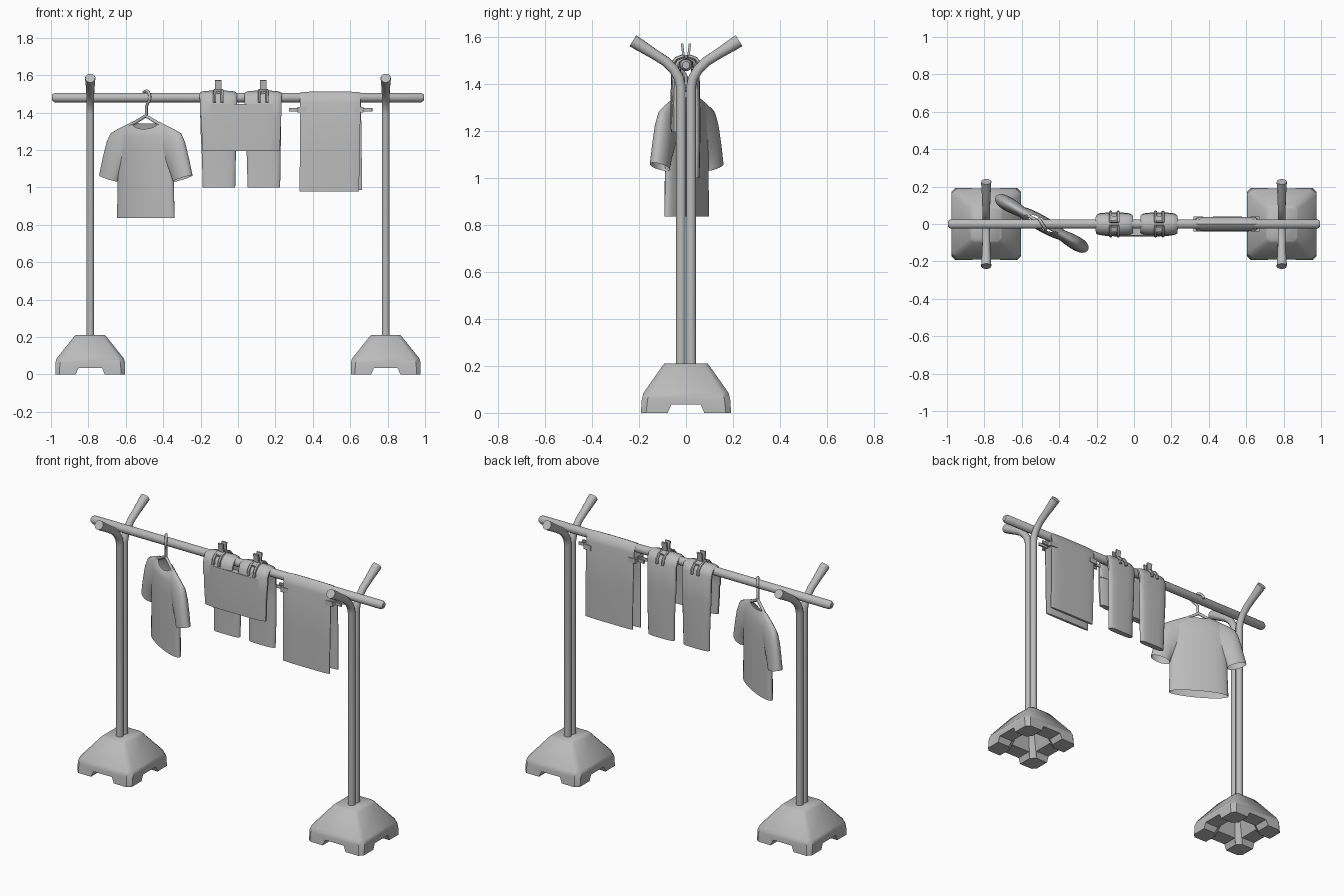
import bpy, bmesh, math
from mathutils import Vector, Matrix

if "Cube" in bpy.data.objects:
    bpy.data.objects.remove(bpy.data.objects["Cube"])

grey = bpy.data.materials.new("plain_grey")
grey.diffuse_color = (0.5, 0.5, 0.5, 1)
grey.use_nodes = True
grey.node_tree.nodes["Principled BSDF"].inputs["Base Color"].default_value = grey.diffuse_color


def finish(name, bm, angle=40, matrix=None):
    bmesh.ops.recalc_face_normals(bm, faces=bm.faces)
    if matrix:
        bm.transform(matrix)
    me = bpy.data.meshes.new(name)
    bm.to_mesh(me)
    bm.free()
    me.materials.append(grey)
    me.shade_smooth()
    me.set_sharp_from_angle(angle=math.radians(angle))
    ob = bpy.data.objects.new(name, me)
    bpy.context.collection.objects.link(ob)
    return ob


def loft(bm, rings, caps=(True, True)):
    rows = [[bm.verts.new(p) for p in r] for r in rings]
    n = len(rows[0])
    for a, b in zip(rows, rows[1:]):
        for i in range(n):
            bm.faces.new((a[i], a[(i + 1) % n], b[(i + 1) % n], b[i]))
    if caps[0]:
        bm.faces.new(rows[0])
    if caps[1]:
        bm.faces.new(rows[-1])


def tube(bm, pts, radii, sides=12):
    """Round tube through points."""
    pts = [Vector(p) for p in pts]
    rings = []
    u = None
    for i, p in enumerate(pts):
        t = (pts[min(i + 1, len(pts) - 1)] - pts[max(i - 1, 0)]).normalized()
        u = t.orthogonal() if u is None else u - t * u.dot(t)
        u.normalize()
        v = t.cross(u)
        r = radii[i] if isinstance(radii, (list, tuple)) else radii
        rings.append([p + r * (math.cos(a) * u + math.sin(a) * v)
                      for a in (2 * math.pi * k / sides for k in range(sides))])
    loft(bm, rings)


def box(bm, c, s, rot=None):
    m = Matrix.Translation(c) @ (rot or Matrix()) @ Matrix.Diagonal((*s, 1))
    bmesh.ops.create_cube(bm, size=1, matrix=m)


def drape(bm, path, thick):
    """Flat rounded cloth section along (x centre, y, z, half width)."""
    rings = []
    for i, (x, y, z, w) in enumerate(path):
        a, b = path[max(i - 1, 0)], path[min(i + 1, len(path) - 1)]
        d = Vector((0, b[1] - a[1], b[2] - a[2])).normalized()
        nrm = Vector((0, -d.z, d.y))
        ring = []
        for k in range(16):
            t = 2 * math.pi * (k + .5) / 16
            c, s = math.cos(t), math.sin(t)
            px = math.copysign(abs(c) ** .5, c) * w
            ring.append(Vector((x + px, y, z)) + nrm * thick * math.copysign(abs(s) ** .8, s))
        rings.append(ring)
    loft(bm, rings)


def block_ring(hx, hy, c, z):
    return [(sx * a, sy * b, z) for sx, sy, f in ((1, 1, 0), (-1, 1, 1), (-1, -1, 0), (1, -1, 1))
            for a, b in (((hx, hy - c), (hx - c, hy)) if not f else ((hx - c, hy), (hx, hy - c)))]


# Weighted feet with cross channels and a hollow underside
bm = bmesh.new()
loft(bm, [block_ring(.187, .192, .022, 0), block_ring(.187, .188, .025, .06),
          block_ring(.180, .181, .03, .085), block_ring(.086, .099, .02, .202),
          block_ring(.078, .092, .02, .21)])
base = finish("base", bm)
cutters = []
for ang in (0, math.pi / 2):
    bm = bmesh.new()
    prof = [(-.082, -.01), (.082, -.01), (.063, .035), (-.063, .035)]
    loft(bm, [[(p, y, z) for p, z in prof] for y in (-.3, .3)])
    cutters.append(finish("cutter", bm, matrix=Matrix.Rotation(ang, 4, 'Z')))
bm = bmesh.new()
loft(bm, [block_ring(.11, .11, .03, -.01), block_ring(.05, .055, .02, .15)])
cutters.append(finish("cutter", bm))
for c in cutters:
    c.hide_render = True
    m = base.modifiers.new("cut", 'BOOLEAN')
    m.operation, m.object = 'DIFFERENCE', c
dg = bpy.context.evaluated_depsgraph_get()
cut_mesh = bpy.data.meshes.new_from_object(base.evaluated_get(dg))
cut_mesh.shade_smooth()
cut_mesh.set_sharp_from_angle(angle=math.radians(40))
for ob in cutters + [base]:
    bpy.data.objects.remove(ob)

for side, sx in (("left", -.79), ("right", .79)):
    foot = bpy.data.objects.new(side + "_base", cut_mesh)
    foot.location.x = sx
    bpy.context.collection.objects.link(foot)
    # Twin poles that fork into a Y
    bm = bmesh.new()
    for s in (-1, 1):
        path = [(.022, .17), (.022, 1.39), (.03, 1.425), (.052, 1.462), (.088, 1.497),
                (.14, 1.53), (.205, 1.571), (.226, 1.584)]
        tube(bm, [(sx, s * y, z) for y, z in path], [.0215] * 5 + [.0225, .027, .0275])
    finish(side + "_forked_post", bm)

# Hanging rail
bm = bmesh.new()
tube(bm, [(-.995, 0, 1.48), (-.98, 0, 1.48), (.98, 0, 1.48), (.995, 0, 1.48)],
     [.016, .026, .026, .016])
finish("rail", bm)

# Shirt: body, sleeves, hanger, all turned on the rail
turn = Matrix.Translation((-.493, .003, 0)) @ Matrix.Rotation(math.radians(-30), 4, 'Z')
N = 28
angles = [2 * math.pi * k / N for k in range(N)]
bm = bmesh.new()
rings = []
for z, w, d in ((.835, .178, .04), (.95, .174, .041), (1.05, .172, .041), (1.2, .172, .042),
                (1.27, .17, .039), (1.315, .145, .033), (1.352, .085, .024)):
    dip = .04 if z > 1.35 else .012 if z > 1.3 else 0
    rings.append([(w * math.cos(a), d * math.sin(a),
                   z - dip * max(-math.sin(a), -.3 * math.sin(a), .3 * math.sin(a)))
                  for a in angles])
loft(bm, rings, (False, False))
finish("shirt_body", bm, 60, turn)
for side, s in (("left", -1), ("right", 1)):
    bm = bmesh.new()
    rings = []
    for ox, oz, ix, iz, d in ((.10, 1.343, .13, 1.12, .028), (.165, 1.315, .15, 1.08, .034),
                              (.215, 1.29, .16, 1.06, .037), (.238, 1.245, .166, 1.045, .038),
                              (.262, 1.16, .17, 1.035, .038), (.285, 1.065, .172, 1.03, .037)):
        o, i = Vector((s * ox, 0, oz)), Vector((s * ix, 0, iz))
        rings.append([(o + i) / 2 + (o - i) / 2 * math.cos(a) + Vector((0, d * math.sin(a), 0))
                      for a in angles])
    loft(bm, rings, (False, False))
    finish(side + "_sleeve", bm, 60, turn)
bm = bmesh.new()
for s in (-1, 1):
    tube(bm, [(0, 0, 1.382), (s * .09, 0, 1.335), (s * .18, 0, 1.27)], .009, 8)
tube(bm, [(-.18, 0, 1.27), (.18, 0, 1.27)], .008, 8)
finish("hanger_arms", bm, 50, turn)
bm = bmesh.new()
hook = [(0, 1.375), (0, 1.43)] + [(.034 * math.cos(a), 1.482 + .034 * math.sin(a))
                                 for a in (math.radians(-65 + 25 * k) for k in range(11))]
tube(bm, [(-.49 + .55 * h, -.84 * h, z) for h, z in hook], .008, 8)
finish("hanger_hook", bm, 50)

# Trousers folded over the rail: waist panel in front, two legs behind
bm = bmesh.new()
drape(bm, [(.0175, -.045, 1.195, .208), (.0165, -.047, 1.32, .214), (.015, -.043, 1.445, .219)], .02)
finish("trouser_waist", bm, 50)
for side, x, bx in (("left", -.105, -.102), ("right", .134, .138)):
    bm = bmesh.new()
    drape(bm, [(x, -.044, 1.38, .1), (x, -.042, 1.46, .1), (x, -.027, 1.489, .101),
               (x, 0, 1.499, .101), (x, .027, 1.489, .101), (x, .04, 1.46, .1),
               (x, .043, 1.3, .096), (bx, .043, 1.15, .091), (bx, .04, 1.0, .088)], .018)
    finish(side + "_trouser_leg", bm, 50)

# Towel over the rail
bm = bmesh.new()
drape(bm, [(.488, -.032, .978, .16), (.491, -.032, 1.2, .162), (.493, -.03, 1.455, .164),
           (.493, -.021, 1.493, .164), (.493, 0, 1.504, .164), (.493, .021, 1.493, .164),
           (.495, .03, 1.455, .164), (.5, .031, 1.2, .163), (.503, .029, .985, .161)], .008)
finish("towel", bm, 50)

# Pegs gripping the trousers from above
for side, x in (("left", -.105), ("right", .135)):
    bm = bmesh.new()
    for s in (-1, 1):
        tilt = Matrix.Rotation(s * -.12, 4, 'X')
        box(bm, (x, s * .013, 1.54), (.034, .01, .066), tilt)
        box(bm, (x, s * .024, 1.512), (.05, .036, .014), Matrix.Rotation(s * -.3, 4, 'X'))
        for f in (-1, 1):
            tube(bm, [(x + f * .02, s * y, z) for y, z in
                      ((.012, 1.518), (.04, 1.508), (.06, 1.485), (.064, 1.455))], .009, 6)
    finish(side + "_trouser_peg", bm, 30)

# Pegs gripping the towel edges sideways
for side, x, s in (("left", .335, -1), ("right", .655, 1)):
    bm = bmesh.new()
    for f in (-1, 1):
        box(bm, (x + s * .03, f * .013, 1.414), (.065, .009, .018), Matrix.Rotation(s * f * .12, 4, 'Z'))
        box(bm, (x - s * .008, f * .034, 1.414), (.05, .012, .03))
        box(bm, (x + s * .012, f * .022, 1.414), (.012, .03, .024))
    finish(side + "_towel_peg", bm, 30)
